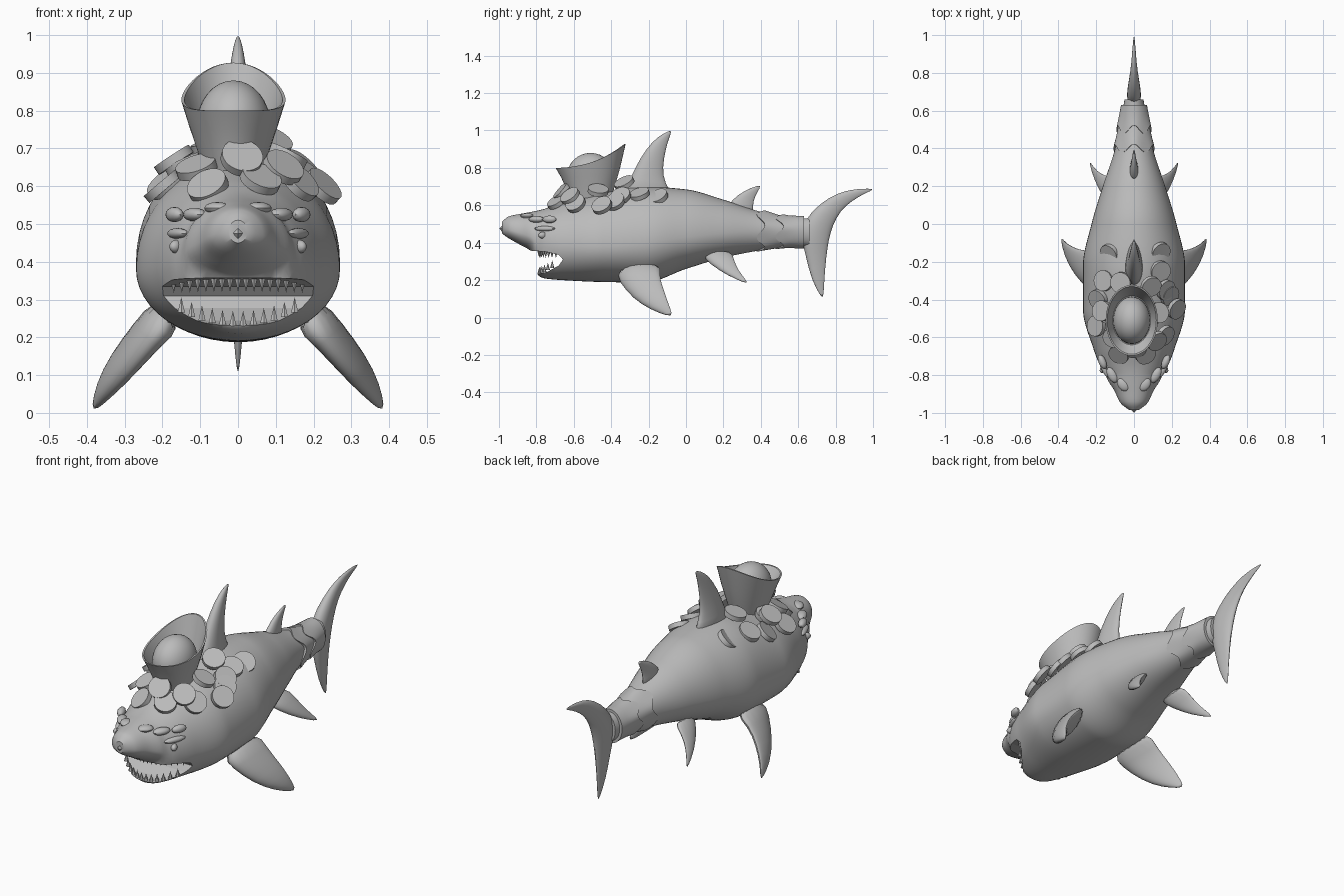
import bpy, bmesh, math, random
from mathutils import Vector, Matrix

if "Cube" in bpy.data.objects:
    bpy.data.objects.remove(bpy.data.objects["Cube"])

random.seed(4)
grey = bpy.data.materials.new("stone grey")
grey.diffuse_color = (0.5, 0.5, 0.5, 1)
grey.use_nodes = True
grey.node_tree.nodes["Principled BSDF"].inputs["Base Color"].default_value = grey.diffuse_color


def finish(name, bm, angle=40):
    bmesh.ops.recalc_face_normals(bm, faces=bm.faces)
    me = bpy.data.meshes.new(name)
    bm.to_mesh(me)
    bm.free()
    ob = bpy.data.objects.new(name, me)
    bpy.context.collection.objects.link(ob)
    me.materials.append(grey)
    bpy.ops.object.select_all(action='DESELECT')
    ob.select_set(True)
    bpy.context.view_layer.objects.active = ob
    if angle:
        bpy.ops.object.shade_smooth_by_angle(angle=math.radians(angle))
    return ob


def loft(bm, rings):
    """Skin closed rings of equal length and cap both ends."""
    vs = [[bm.verts.new(p) for p in r] for r in rings]
    n = len(vs[0])
    for a, b in zip(vs, vs[1:]):
        for i in range(n):
            bm.faces.new((a[i], a[(i + 1) % n], b[(i + 1) % n], b[i]))
    bm.faces.new(vs[0])
    bm.faces.new(vs[-1])


def sample(tab, y, k):
    """Monotone cubic interpolation of column k."""
    def slope(i):
        return (tab[i + 1][k] - tab[i][k]) / (tab[i + 1][0] - tab[i][0])

    def tangent(i):
        if i == 0 or i == len(tab) - 1:
            return slope(min(i, len(tab) - 2))
        a, b = slope(i - 1), slope(i)
        return 0 if a * b <= 0 else 2 * a * b / (a + b)
    i = 0
    while i < len(tab) - 2 and y > tab[i + 1][0]:
        i += 1
    h = tab[i + 1][0] - tab[i][0]
    t = (y - tab[i][0]) / h
    return ((2*t**3 - 3*t*t + 1) * tab[i][k] + (t**3 - 2*t*t + t) * h * tangent(i)
            + (3*t*t - 2*t**3) * tab[i + 1][k] + (t**3 - t*t) * h * tangent(i + 1))


# Body stations: y, top z, bottom z, half width, height of widest point
BODY = [(-.985, .51, .45, .025, .48), (-.95, .54, .425, .07, .47), (-.88, .555, .385, .105, .45),
        (-.825, .565, .35, .14, .43), (-.80, .57, .235, .15, .41), (-.76, .58, .21, .175, .40),
        (-.66, .615, .20, .215, .385), (-.45, .665, .19, .27, .38), (-.22, .70, .187, .27, .40),
        (0, .685, .26, .225, .43), (.2, .63, .32, .165, .45), (.4, .565, .36, .10, .46),
        (.56, .53, .385, .067, .46), (.66, .53, .38, .05, .455)]


def body_ring(y, grow=0.0, n=48):
    top, bot, w, mid = (sample(BODY, y, k) for k in (1, 2, 3, 4))
    ring = []
    for i in range(n):
        a = 2 * math.pi * i / n
        s = math.sin(a)
        ring.append((math.cos(a) * (w + grow), y, mid + s * ((top - mid if s > 0 else mid - bot) + grow)))
    return ring


bm = bmesh.new()
loft(bm, [body_ring(-.985 + 1.645 * i / 110) for i in range(111)])
body = finish("body", bm)

# Mouth opening cut across the head
mouth = [(-.90, .37), (-.84, .358), (-.75, .352), (-.68, .335), (-.658, .31),
         (-.68, .278), (-.74, .245), (-.79, .232), (-.90, .22)]
bm = bmesh.new()
loft(bm, [[(x, y, z) for y, z in mouth] for x in (-.4, .4)])
cutter = finish("mouth_cutter", bm, 0)
mod = body.modifiers.new("mouth", 'BOOLEAN')
mod.operation, mod.object, mod.solver = 'DIFFERENCE', cutter, 'EXACT'
bpy.context.view_layer.objects.active = body
bpy.ops.object.modifier_apply(modifier="mouth")
bpy.data.objects.remove(cutter)
body.select_set(True)
bpy.context.view_layer.objects.active = body
bpy.ops.object.shade_smooth_by_angle(angle=math.radians(40))

# Scalloped wraps around the tail root
for name, y0, y1, g in (("tail_wrap_front", .40, .53, .008), ("tail_wrap_back", .50, .63, .014)):
    bm = bmesh.new()
    rings = []
    for t in (0, 0, .33, .66, 1, 1):
        y = y0 + (y1 - y0) * t
        r = body_ring(y, g if 0 < len(rings) < 5 else -.01)
        wave = .022 * (1 - t)
        rings.append([(x, yy + wave * math.sin(i / 48 * 10 * math.pi), z) for i, (x, yy, z) in enumerate(r)])
    loft(bm, rings)
    finish(name, bm)


def fin(name, sections, mirror=False):
    """Sections: leading point, trailing point, half thickness; thickness is square to chord and span."""
    for side in ((1, -1) if mirror else (1,)):
        bm = bmesh.new()
        secs = [(Vector(a), Vector(b), t) for a, b, t in sections]
        rings = []
        for j, (a, b, t) in enumerate(secs):
            p, q = secs[max(j - 1, 0)], secs[min(j + 1, len(secs) - 1)]
            nrm = (b - a).cross((q[0] + q[1]) - (p[0] + p[1])).normalized()
            ring = []
            for i in range(16):
                ang = 2 * math.pi * i / 16
                u = (1 - math.cos(ang)) / 2
                v = a.lerp(b, u) + nrm * t * math.sin(ang) * (1.15 - .5 * u)
                ring.append((v.x * side, v.y, v.z))
            rings.append(ring)
        loft(bm, rings)
        ob = finish(name + ("" if not mirror else "_right" if side > 0 else "_left"), bm, 60)
        ob.modifiers.new("smooth", 'SUBSURF').levels = 1
        ob.modifiers["smooth"].render_levels = 1


def flat(rows):
    return [((0, a, b), (0, c, d), t) for a, b, c, d, t in rows]


fin("dorsal_fin", flat([(-.36, .64, -.05, .64, .06), (-.30, .74, -.115, .72, .045), (-.25, .85, -.125, .80, .034),
                        (-.18, .945, -.108, .90, .022), (-.12, .985, -.09, .96, .012), (-.085, 1.0, -.077, .995, .003)]))
fin("rear_dorsal_fin", flat([(.20, .57, .37, .54, .03), (.245, .63, .355, .60, .022),
                             (.31, .68, .37, .65, .014), (.395, .71, .40, .70, .003)]))
fin("tail_fin", flat([(.725, .105, .735, .105, .003), (.67, .20, .74, .20, .013), (.642, .32, .75, .32, .024),
                      (.615, .42, .765, .42, .04), (.625, .52, .785, .49, .042), (.72, .615, .825, .57, .028),
                      (.81, .667, .89, .625, .016), (.90, .688, .95, .66, .01), (.997, .69, 1.0, .682, .002)]))
fin("pectoral_fin", [((.17, -.38, .25), (.20, -.12, .29), .06), ((.22, -.36, .19), (.265, -.145, .235), .042),
                     ((.29, -.285, .10), (.33, -.12, .155), .034), ((.345, -.19, .04), (.37, -.095, .08), .022),
                     ((.378, -.09, .006), (.387, -.07, .012), .006)], True)
fin("pelvic_fin", [((.09, .07, .34), (.10, .25, .36), .035), ((.15, .13, .285), (.155, .255, .31), .024),
                   ((.20, .22, .225), (.20, .28, .25), .015), ((.235, .325, .18), (.235, .332, .188), .003)], True)

# Teeth along both jaws
bm = bmesh.new()
for upper, n, reach in ((True, 17, .17), (False, 12, .15)):
    for i in range(n):
        x = reach * (2 * i / (n - 1) - 1)
        y = -.785 + 3.1 * x * x
        z = (.34 - .1 * x * x) if upper else .25 + 1.6 * x * x
        flip = Matrix.Rotation(math.pi if upper else 0, 4, 'X')
        bmesh.ops.create_cone(bm, cap_ends=True, segments=6, radius1=.011, radius2=0, depth=.04,
                              matrix=Matrix.Translation((x, y, z)) @ flip)
finish("teeth", bm, 0)


def blob(bm, loc, size, rot=(0, 0, 0), seg=16):
    m = Matrix.LocRotScale(Vector(loc), Matrix.Rotation(rot[2], 3, 'Z') @ Matrix.Rotation(rot[1], 3, 'Y'), Vector(size))
    bmesh.ops.create_uvsphere(bm, u_segments=seg, v_segments=max(seg // 2, 2), radius=1, matrix=m)


# Face: faceted nose, eyes and curled brows
bm = bmesh.new()
blob(bm, (0, -.96, .475), (.038, .038, .042), seg=4)
finish("nose", bm, 0)
bm = bmesh.new()
for s in (1, -1):
    blob(bm, (s * .163, -.765, .44), (.016, .026, .018), (0, 0, s * .5))
finish("eyes", bm)
bm = bmesh.new()
for s in (1, -1):
    blob(bm, (s * .16, -.755, .475), (.017, .06, .014), (0, 0, s * -.4))
    blob(bm, (s * .115, -.80, .525), (.025, .045, .018), (0, 0, s * -.5))
    blob(bm, (s * .055, -.85, .542), (.03, .04, .016), (0, 0, s * -.7))
    blob(bm, (s * .168, -.73, .525), (.02, .04, .02), (0, 0, s * -.4))
finish("brows", bm)

# Boat-shaped ingot: wall up to a sweeping rim, then down inside
N = 48
rings = []
for rx, ry, z, lift in ((.08, .11, .64, 0), (.095, .13, .69, .1), (.118, .158, .75, .4), (.138, .187, .80, 1),
                        (.13, .179, .80, 1), (.11, .15, .765, .4), (.10, .13, .745, 0)):
    rings.append([(-.012 + rx * math.cos(2 * math.pi * i / N), -.51 + ry * math.sin(2 * math.pi * i / N),
                   z + lift * (.115 * ((1 + math.sin(2 * math.pi * i / N)) / 2) ** 2
                               + .012 * min(0, -math.sin(2 * math.pi * i / N)) ** 2)) for i in range(N)])
bm = bmesh.new()
loft(bm, rings)
finish("ingot_bowl", bm)
bm = bmesh.new()
blob(bm, (-.012, -.51, .76), (.098, .125, .12), seg=32)
finish("ingot_dome", bm)

# Coins heaped around the ingot: x, y, z
COINS = [(-.13, -.16, .645), (.14, -.15, .645), (.14, -.25, .66), (-.16, -.30, .64), (-.19, -.40, .61),
         (.17, -.35, .65), (.225, -.45, .60), (.13, -.47, .68), (-.20, -.54, .60), (.165, -.59, .61),
         (-.08, -.69, .60), (.06, -.69, .62), (.01, -.665, .675), (-.07, -.31, .71), (.09, -.33, .72),
         (.19, -.38, .62), (-.14, -.47, .66), (.12, -.62, .65), (-.11, -.60, .65), (-.17, -.46, .67)]
bm = bmesh.new()
for x, y, z in COINS:
    normal = Vector((x * 2.6 + random.uniform(-.15, .15), -.12 + min(0, y + .55) * 2.5 + random.uniform(-.2, .2), .5))
    m = Matrix.Translation((x, y, z)) @ normal.to_track_quat('Z', 'Y').to_matrix().to_4x4()
    bmesh.ops.create_cone(bm, cap_ends=True, segments=28, radius1=.055, radius2=.055, depth=.024, matrix=m)
finish("coins", bm)
